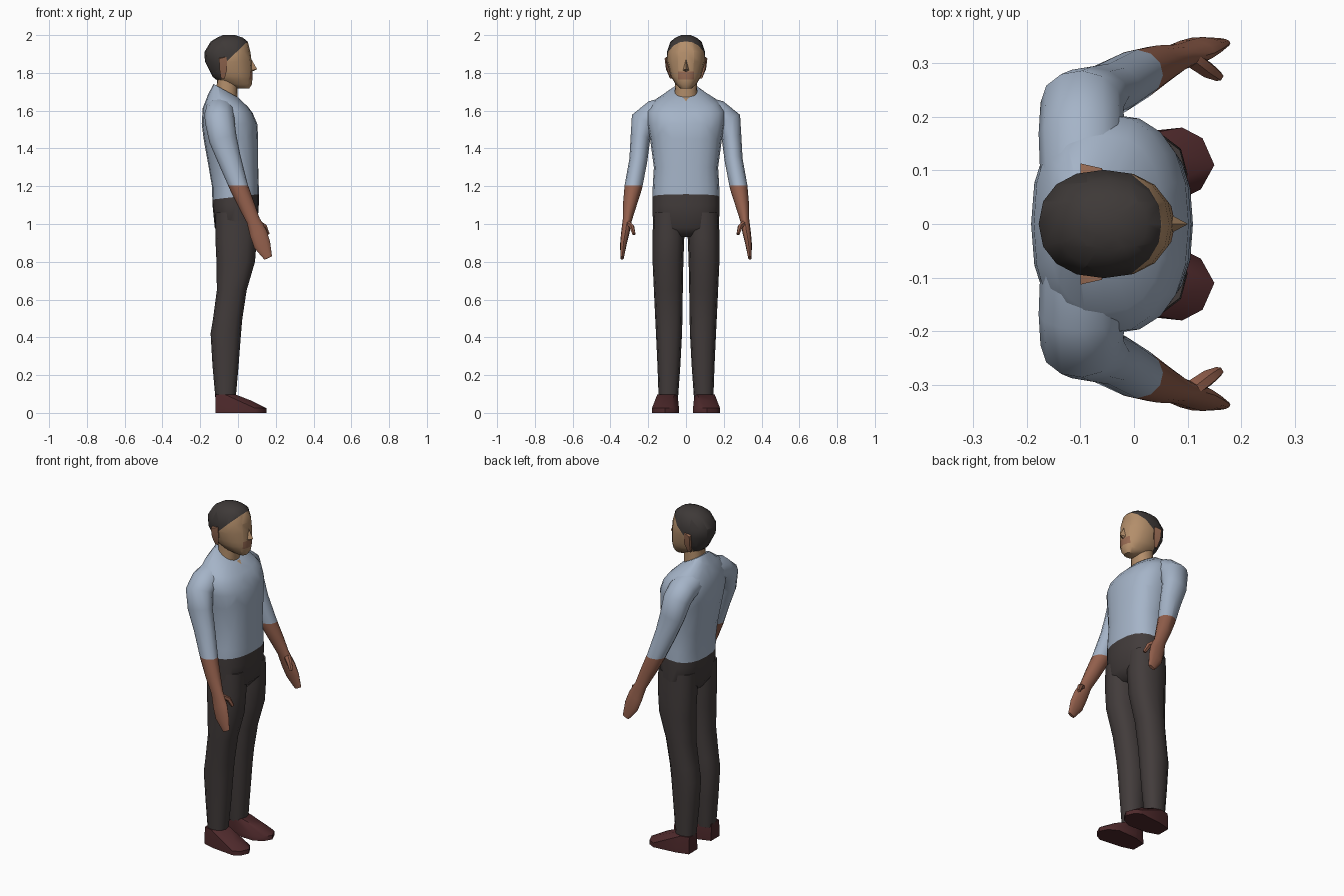
import bpy, bmesh, math
from mathutils import Vector


def material(name, rgb):
    m = bpy.data.materials.new(name)
    m.diffuse_color = (*rgb, 1)
    return m


FACE = material("face skin", (0.45, 0.27, 0.145))
ARM = material("arm skin", (0.29, 0.115, 0.072))
LIP = material("mouth", (0.31, 0.145, 0.085))
SHIRT = material("pale blue shirt", (0.375, 0.455, 0.575))
TROUSER = material("charcoal trousers", (0.055, 0.045, 0.044))
HAIR = material("dark hair", (0.048, 0.041, 0.039))
SHOE = material("maroon shoe", (0.075, 0.022, 0.024))


def finish(name, bm, mats, cuts=(), rule=None, mirror=False, angle=50):
    """Cut the mesh along planes, colour faces by rule, add the object."""
    for co, no in cuts:
        bmesh.ops.bisect_plane(bm, geom=bm.verts[:] + bm.edges[:] + bm.faces[:],
                               dist=1e-5, plane_co=co, plane_no=no)
    bmesh.ops.recalc_face_normals(bm, faces=bm.faces[:])
    if rule:
        for f in bm.faces:
            f.material_index = rule(f.calc_center_median())
    me = bpy.data.meshes.new(name)
    bm.to_mesh(me)
    bm.free()
    for m in mats:
        me.materials.append(m)
    me.shade_smooth()
    me.set_sharp_from_angle(angle=math.radians(angle))
    ob = bpy.data.objects.new(name, me)
    bpy.context.collection.objects.link(ob)
    if mirror:
        mod = ob.modifiers.new("mirror", 'MIRROR')
        mod.use_axis = (False, True, False)
        mod.use_mirror_merge = False
    return ob


def oval(c, u, v, n, p):
    """Superellipse ring about c with half axes u and v."""
    ring = []
    for i in range(n):
        a = 2 * math.pi * i / n
        ca, sa = math.cos(a), math.sin(a)
        ring.append(c + u * math.copysign(abs(ca) ** (2 / p), ca)
                    + v * math.copysign(abs(sa) ** (2 / p), sa))
    return ring


def loft(rings):
    bm = bmesh.new()
    vs = [[bm.verts.new(p) for p in r] for r in rings]
    n = len(vs[0])
    for a, b in zip(vs, vs[1:]):
        for i in range(n):
            j = (i + 1) % n
            bm.faces.new((a[i], a[j], b[j], b[i]))
    bm.faces.new(vs[0])
    bm.faces.new(vs[-1])
    return bm


def stack(rows, n=16, p=2.3):
    """Rows of (z, x back, x front, y min, y max, tilt) to a loft."""
    return loft([oval(Vector(((b + f) / 2, (y0 + y1) / 2, z)),
                      Vector(((f - b) / 2, 0, t * (f - b) / 2)),
                      Vector((0, (y1 - y0) / 2, 0)), n, p)
                 for z, b, f, y0, y1, t in rows])


def centred(rows):
    return [(z, b, f, -h, h, t) for z, b, f, h, t in rows]


def tube(path, n=12):
    """Path of (x, y, z, radius forward, radius across) to a limb."""
    pts = [Vector(r[:3]) for r in path]
    rings = []
    for i, r in enumerate(path):
        t = (pts[min(i + 1, len(pts) - 1)] - pts[max(i - 1, 0)]).normalized()
        u = Vector((1, 0, 0))
        u = (u - t * u.dot(t)).normalized()
        rings.append(oval(pts[i], u * r[3], t.cross(u) * r[4], n, 2))
    return loft(rings)


def hull(points):
    bm = bmesh.new()
    for p in points:
        bm.verts.new(p)
    res = bmesh.ops.convex_hull(bm, input=bm.verts[:])
    bmesh.ops.delete(bm, geom=[v for v in bm.verts if not v.link_faces], context='VERTS')
    return bm


# Torso with hips: shirt above the hem, trousers below, skin in the neck opening
def torso_rule(c):
    if c.x > -0.02 and c.z > 1.65 + 1.2 * abs(c.y):
        return 2
    return 0 if c.z > 1.145 + 0.115 * c.x else 1


finish("torso", stack(centred([
    (0.93, -0.09, 0.06, 0.10, 0), (0.98, -0.123, 0.102, 0.174, 0),
    (1.10, -0.135, 0.110, 0.178, 0), (1.20, -0.138, 0.110, 0.176, 0),
    (1.30, -0.155, 0.107, 0.170, 0), (1.45, -0.182, 0.107, 0.190, 0),
    (1.53, -0.192, 0.102, 0.205, 0), (1.60, -0.187, 0.078, 0.205, -0.1),
    (1.65, -0.160, 0.055, 0.165, -0.3), (1.705, -0.130, 0.003, 0.072, -0.55),
]), 20, 2.4), [SHIRT, TROUSER, FACE],
    cuts=[((0, 0, 1.145), (-0.115, 0, 1)),
          ((0, 0, 1.65), (0, 1.2, -1)), ((0, 0, 1.65), (0, -1.2, -1))],
    rule=torso_rule)

# Neck
finish("neck", stack(centred([(1.67, -0.115, -0.005, 0.062, -0.5),
                              (1.73, -0.112, -0.002, 0.058, -0.3),
                              (1.81, -0.11, 0.0, 0.058, 0)])), [FACE])


# Head: hair behind a slanted hairline and behind the ears, mouth patch in front
def head_rule(c):
    if c.z > 1.88 + 0.95 * (c.x + 0.04) or (c.x < -0.088 and c.z > 1.765):
        return 1
    if c.x > 0.03 and 1.765 < c.z < 1.808 and abs(c.y) + max(0, abs(c.z - 1.787) - .01) < 0.042:
        return 2
    return 0


finish("head", stack(centred([
    (1.718, -0.005, 0.060, 0.030, 0), (1.74, -0.085, 0.074, 0.055, 0),
    (1.78, -0.135, 0.077, 0.080, 0), (1.86, -0.175, 0.072, 0.100, 0),
    (1.91, -0.178, 0.066, 0.101, 0), (1.965, -0.145, 0.052, 0.083, 0),
    (1.987, -0.110, 0.025, 0.055, 0), (2.0, -0.080, -0.015, 0.025, 0),
]), 16, 2.2), [FACE, HAIR, LIP],
    cuts=[((-0.04, 0, 1.88), (-0.95, 0, 1)), ((-0.088, 0, 0), (1, 0, 0)),
          ((0, 0, 1.765), (0, 0, 1)), ((0, 0, 1.808), (0, 0, 1)),
          ((0, 0.042, 0), (0, 1, 0)), ((0, -0.042, 0), (0, 1, 0))],
    rule=head_rule)

# Nose and ears
finish("nose", hull([(0.064, 0, 1.885), (0.101, 0, 1.82), (0.06, 0.022, 1.812),
                     (0.06, -0.022, 1.812), (0.072, 0, 1.805), (0.05, 0, 1.86)]), [FACE])
finish("ear", hull([(-0.10, 0.113, 1.875), (-0.06, 0.104, 1.885), (-0.06, 0.09, 1.885),
                    (-0.10, 0.09, 1.88), (-0.098, 0.106, 1.82), (-0.058, 0.10, 1.82),
                    (-0.09, 0.085, 1.77), (-0.07, 0.085, 1.77), (-0.09, 0.075, 1.77)]),
       [LIP], mirror=True)

# Arms with hands: sleeve down to the elbow, bare below
finish("arm", tube([
    (-0.095, 0.09, 1.598, 0.080, 0.078), (-0.098, 0.17, 1.583, 0.080, 0.072),
    (-0.097, 0.222, 1.543, 0.078, 0.073), (-0.080, 0.242, 1.45, 0.074, 0.052),
    (-0.045, 0.252, 1.34, 0.062, 0.048), (0.005, 0.279, 1.195, 0.049, 0.047),
    (0.045, 0.298, 1.10, 0.043, 0.036), (0.080, 0.311, 1.02, 0.036, 0.024),
    (0.108, 0.322, 0.95, 0.046, 0.022), (0.128, 0.332, 0.89, 0.045, 0.017),
    (0.160, 0.338, 0.82, 0.022, 0.009)]),
    [SHIRT, ARM], cuts=[((0, 0, 1.203), (0, 0, 1))],
    rule=lambda c: 0 if c.z > 1.203 else 1, mirror=True)

# Thumbs
finish("thumb", tube([(0.100, 0.312, 1.01, 0.020, 0.014), (0.138, 0.287, 0.985, 0.017, 0.014),
                      (0.158, 0.275, 0.945, 0.010, 0.009)], 6), [ARM], mirror=True)

# Trouser legs
finish("trouser_leg", stack([
    (1.06, -0.120, 0.098, 0.010, 0.174, 0), (0.93, -0.120, 0.100, 0.009, 0.177, 0),
    (0.80, -0.114, 0.090, 0.014, 0.177, 0), (0.65, -0.112, 0.046, 0.017, 0.170, 0),
    (0.50, -0.132, 0.023, 0.019, 0.163, 0), (0.42, -0.145, 0.016, 0.021, 0.159, 0),
    (0.25, -0.135, 0.003, 0.030, 0.151, 0), (0.08, -0.120, -0.012, 0.042, 0.145, 0),
], 12, 2.4), [TROUSER], mirror=True)

# Shoes: sole outline, low toe and raised ankle
outline = [(-0.12, 0.065), (-0.12, 0.145), (-0.05, 0.165), (0.09, 0.18), (0.128, 0.16),
           (0.15, 0.11), (0.125, 0.065), (0.07, 0.037), (-0.05, 0.042)]
shoe = [(x, y, z) for x, y in outline for z in (0, 0.025)]
shoe += [(x, y, 0.098) for x, y in [(-0.12, 0.07), (-0.12, 0.14), (-0.07, 0.152),
                                    (-0.015, 0.135), (-0.015, 0.06), (-0.07, 0.045)]]
shoe += [(0.07, 0.075, 0.065), (0.07, 0.14, 0.065)]
finish("shoe", hull(shoe), [SHOE], mirror=True, angle=40)
